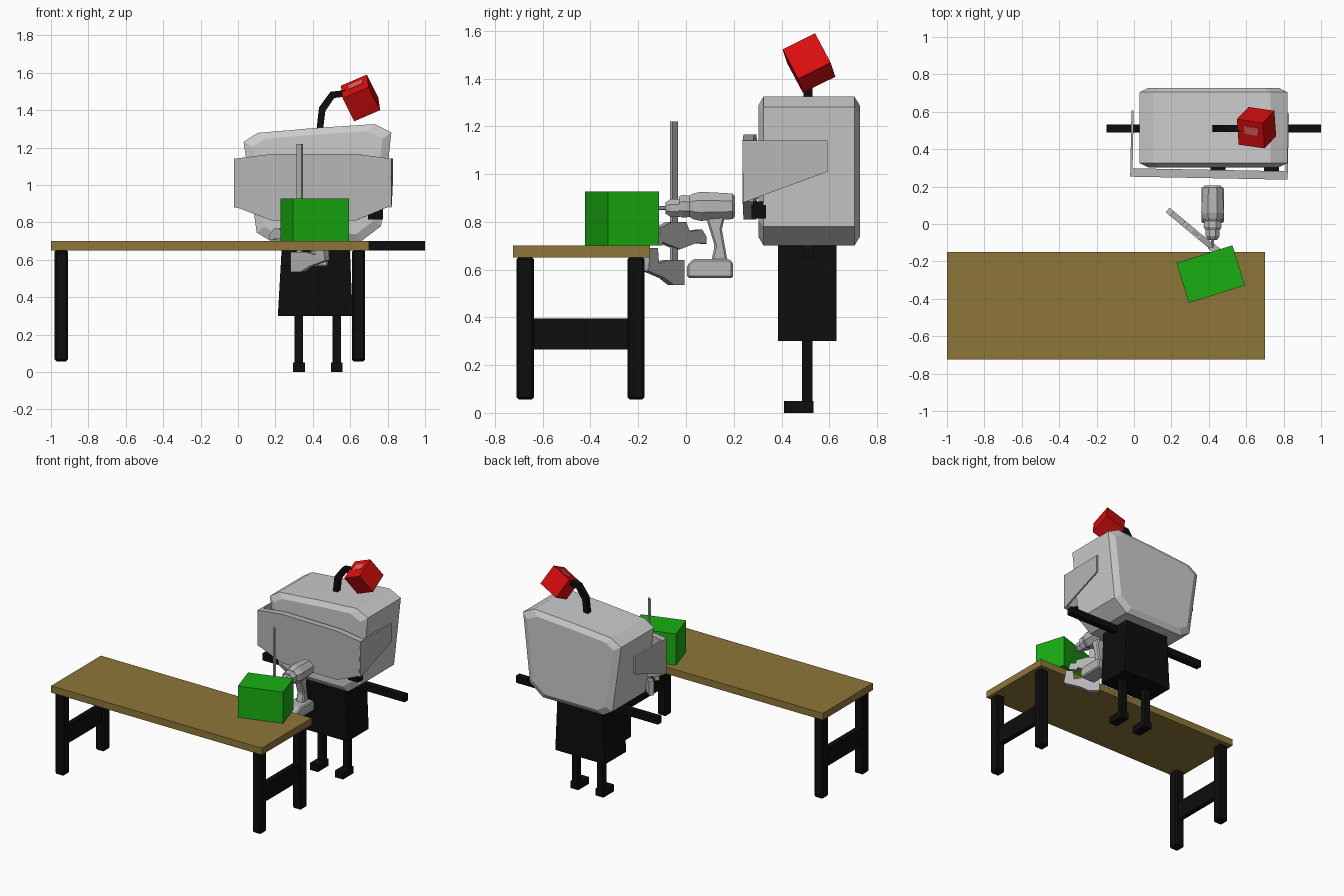
import bpy, bmesh, math
from mathutils import Matrix, Vector

if "Cube" in bpy.data.objects:
    bpy.data.objects.remove(bpy.data.objects["Cube"])


def mat(name, r, g, b):
    m = bpy.data.materials.new(name)
    m.diffuse_color = (r, g, b, 1)
    m.use_nodes = True
    m.node_tree.nodes["Principled BSDF"].inputs["Base Color"].default_value = m.diffuse_color
    return m


BLACK = mat("black", .004, .004, .004)
WOOD = mat("wood", .27, .18, .04)
GREEN = mat("green", .01, .42, .006)
RED = mat("red", .7, .004, .004)
PALE = mat("pale_red", .75, .12, .12)
BODY = mat("light_grey", .6, .6, .6)
GREY = mat("mid_grey", .47, .47, .48)


def finish(bm, name, m, bevel=0):
    bmesh.ops.recalc_face_normals(bm, faces=bm.faces)
    if bevel:
        bmesh.ops.bevel(bm, geom=list(bm.edges), offset=bevel, segments=1, affect='EDGES')
    me = bpy.data.meshes.new(name)
    bm.to_mesh(me)
    bm.free()
    me.materials.append(m)
    ob = bpy.data.objects.new(name, me)
    bpy.context.collection.objects.link(ob)
    return ob


def loft(name, rings, m, bevel=0):
    """Join rings of 3D points with quads and cap both ends."""
    bm = bmesh.new()
    vs = [[bm.verts.new(p) for p in r] for r in rings]
    n = len(rings[0])
    for a, b in zip(vs, vs[1:]):
        for i in range(n):
            j = (i + 1) % n
            bm.faces.new((a[i], a[j], b[j], b[i]))
    bm.faces.new(vs[0])
    bm.faces.new(vs[-1][::-1])
    return finish(bm, name, m, bevel)


def box(name, x0, x1, y0, y1, z0, z1, m, bevel=0):
    ring = [(x0, y0), (x1, y0), (x1, y1), (x0, y1)]
    return loft(name, [[(x, y, z) for x, y in ring] for z in (z0, z1)], m, bevel)


def slab_xz(name, pts, y0, y1, m, bevel=0):
    return loft(name, [[(x, y, z) for x, z in pts] for y in (y0, y1)], m, bevel)


def slab_yz(name, pts, x0, x1, m, bevel=0):
    return loft(name, [[(x, y, z) for y, z in pts] for x in (x0, x1)], m, bevel)


# Table
box("table_top", -1, .70, -.725, -.15, .65, .70, WOOD)
for side, (a, b) in {"left": (-.98, -.91), "right": (.61, .68)}.items():
    for end, (c, d) in {"front": (-.71, -.637), "back": (-.246, -.174)}.items():
        box(f"table_leg_{side}_{end}", a, b, c, d, .057, .652, BLACK, .009)
    mid = (a + b) / 2
    box(f"table_rail_{side}", mid - .018, mid + .018, -.64, -.24, .265, .395, BLACK)

# Green block on the table
blk = box("green_block", -.157, .157, -.112, .112, 0, .228, GREEN)
blk.matrix_world = Matrix.Translation((.41, -.268, .70)) @ Matrix.Rotation(math.radians(17.5), 4, 'Z')

# Robot body: tapered shell with chamfered front and back
prof = [(.03, 1.23), (.105, 1.278), (.42, 1.305), (.73, 1.325), (.82, 1.28),
        (.765, .78), (.66, .70), (.175, .70), (.10, .745)]


def shell(y, s):
    return [(.425 + (x - .425) * s, y, 1.01 + (z - 1.01) * s) for x, z in prof]


loft("robot_body", [shell(.303, .88), shell(.325, 1), shell(.705, 1), shell(.728, .88)], BODY)

# Visor: front panel and two tapered side arms, turned slightly
panel = [(-.02, .885), (-.02, 1.14), (.18, 1.165), (.63, 1.165),
         (.822, 1.14), (.81, .885), (.63, .81), (.18, .81)]
turn = (Matrix.Translation((.4, .27, 0)) @ Matrix.Rotation(math.radians(-1.1), 4, 'Z')
        @ Matrix.Translation((-.4, -.27, 0)))
parts = [slab_xz("visor_panel", panel, .245, .29, GREY)]
for side, x in {"left": -.02, "right": .81}.items():
    parts.append(slab_yz(f"visor_arm_{side}", [(.247, 1.14), (.60, 1.14), (.60, 1.01), (.247, .88)],
                         x, x + .012, GREY))
for p in parts:
    p.matrix_world = turn
for i, x in enumerate((.45, .735)):
    box(f"visor_mount_{i}", x - .04, x + .04, .275, .335, .815, .885, BLACK)

# Hips, arms, legs and feet
slab_xz("hips", [(.237, .72), (.595, .72), (.613, .30), (.213, .30)], .385, .63, BLACK)
box("arm_bar", -.147, 1.0, .49, .533, .65, .70, BLACK)
for side, x in {"left": .325, "right": .528}.items():
    box(f"leg_{side}", x - .022, x + .022, .485, .53, .03, .31, BLACK)
    box(f"foot_{side}", x - .032, x + .032, .41, .533, 0, .05, BLACK)

# Bent neck
slab_xz("neck", [(.418, 1.28), (.433, 1.415), (.495, 1.498), (.60, 1.51), (.60, 1.475),
                 (.515, 1.465), (.467, 1.395), (.453, 1.28)], .492, .53, BLACK)

# Tilted cube head with a pale plate on top
X, Z = Vector((.91, -.13, .39)).normalized(), Vector((-.4, -.43, .81)).normalized()
Y = Z.cross(X).normalized()
Z = X.cross(Y)
tilt = Matrix((X, Y, Z)).transposed().to_4x4()
tilt.translation = (.655, .515, 1.465)
h = .076
box("head", -h, h, -h, h, -h, h, RED).matrix_world = tilt
box("head_plate", -.035, .045, -.005, .04, h - .001, h + .002, PALE).matrix_world = tilt


# Power drill
def lathe_y(name, cx, cz, sections, sides=8):
    rings = [[(cx + r * math.cos(t), y, cz + r * math.sin(t))
              for t in (math.tau * (i + .5) / sides for i in range(sides))] for y, r in sections]
    return loft(name, rings, GREY)


lathe_y("drill_motor", .42, .865, [(.205, .045), (.195, .058), (.06, .066), (.03, .058),
                                   (.015, .048), (-.015, .052), (-.03, .044)])
lathe_y("drill_chuck", .42, .858, [(-.025, .04), (-.065, .04), (-.085, .026)])
lathe_y("drill_bit", .42, .858, [(-.08, .009), (-.125, .009)], 6)
slab_yz("drill_handle", [(.08, .83), (.165, .83), (.15, .77), (.175, .63), (.105, .63), (.12, .70)],
        .39, .45, GREY, .008)
slab_yz("drill_battery", [(.005, .565), (.005, .62), (.03, .645), (.18, .645), (.197, .63), (.197, .565)],
        .36, .48, GREY, .008)

# Clamp on the table edge, built in XZ and turned towards the table
clamp = [
    ("clamp_bar", [(-.018, .55), (.018, .55), (.018, 1.22), (-.018, 1.22)], .006),
    ("clamp_lower_jaw", [(-.05, .535), (.02, .535), (.08, .565), (.19, .595), (.19, .62),
                         (.10, .63), (.06, .64), (-.05, .64)], .016),
    ("clamp_lower_pad", [(.12, .605), (.19, .605), (.18, .69), (.13, .69)], .02),
    ("clamp_upper_jaw", [(.11, .72), (.11, .775), (.03, .80), (-.06, .80), (-.085, .76),
                         (-.165, .768), (-.195, .737), (-.195, .708), (-.13, .712), (-.02, .685)], .016),
    ("clamp_upper_pad", [(.10, .70), (.16, .70), (.15, .75), (.10, .75)], .02),
]
for name, pts, t in clamp:
    slab_xz(name, pts, -t, t, GREY).matrix_world = (
        Matrix.Translation((.33, -.05, 0)) @ Matrix.Rotation(math.radians(-39.7), 4, 'Z'))
